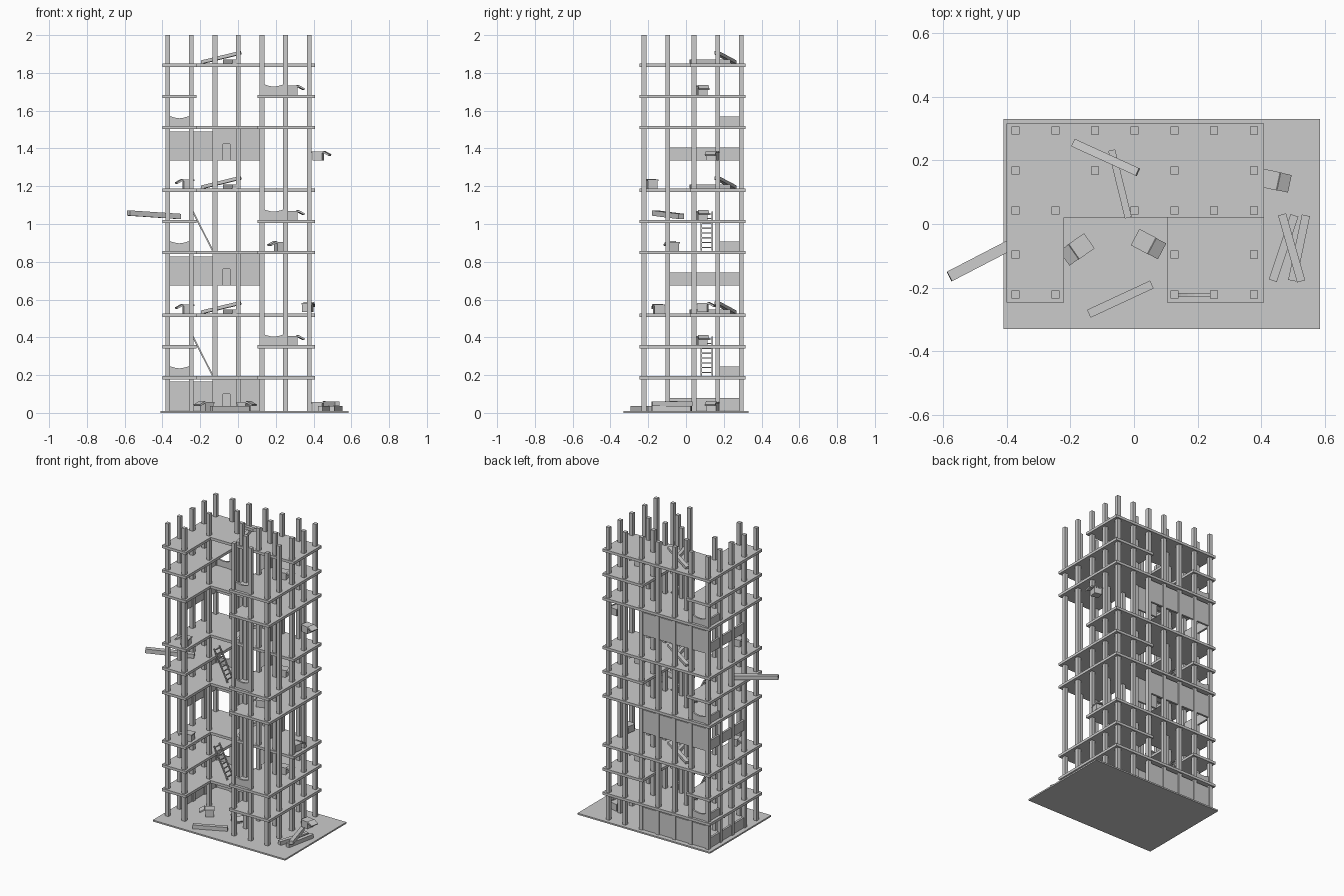
import bpy, bmesh, math
from mathutils import Vector, Matrix

if "Cube" in bpy.data.objects:
    bpy.data.objects.remove(bpy.data.objects["Cube"])

STEP = 0.662      # height of one repeating three-floor module
TH = 0.018        # slab thickness


def finish(bm, name):
    bmesh.ops.recalc_face_normals(bm, faces=bm.faces)
    me = bpy.data.meshes.new(name)
    bm.to_mesh(me)
    bm.free()
    ob = bpy.data.objects.new(name, me)
    bpy.context.collection.objects.link(ob)
    return ob


def add_box(bm, lo, hi, m=Matrix()):
    lo, hi = Vector(lo), Vector(hi)
    mat = m @ Matrix.Translation((lo + hi) / 2) @ Matrix.Diagonal((*(hi - lo), 1))
    bmesh.ops.create_cube(bm, size=1, matrix=mat)


def box(name, lo, hi):
    bm = bmesh.new()
    add_box(bm, lo, hi)
    return finish(bm, name)


def extrude(name, pts, vec):
    bm = bmesh.new()
    f = bm.faces.new([bm.verts.new(p) for p in pts])
    r = bmesh.ops.extrude_face_region(bm, geom=[f])
    bmesh.ops.translate(bm, vec=vec, verts=[v for v in r["geom"] if isinstance(v, bmesh.types.BMVert)])
    return finish(bm, name)


def slab(name, outline, z):
    return extrude(name, [(x, y, z - TH / 2) for x, y in outline], (0, 0, TH))


def add_beam(bm, a, b, w, h):
    a, b = Vector(a), Vector(b)
    d = b - a
    side = Vector((0, 0, 1)).cross(d).normalized()
    up = d.normalized().cross(side)
    rot = Matrix((d.normalized(), side, up)).transposed().to_4x4()
    L = d.length / 2
    add_box(bm, (-L, -w / 2, -h / 2), (L, w / 2, h / 2), Matrix.Translation((a + b) / 2) @ rot)


def beam(name, a, b, w, h):
    bm = bmesh.new()
    add_beam(bm, a, b, w, h)
    return finish(bm, name)


def crate(x, y, z, ang):
    # box with an overhanging lid and a loose side board
    bm = bmesh.new()
    m = Matrix.Translation((x, y, z)) @ Matrix.Rotation(math.radians(ang), 4, 'Z')
    add_box(bm, (-0.026, -0.026, 0), (0.026, 0.026, 0.04), m)
    add_box(bm, (-0.03, -0.029, 0.04), (0.034, 0.029, 0.048), m)
    add_box(bm, (-0.02, -0.028, 0), (0.02, 0.028, 0.009),
            m @ Matrix.Translation((0.044, 0, 0.035)) @ Matrix.Rotation(0.5, 4, 'Y'))
    finish(bm, "crate")


def broken_wall(x0, x1, y, z, h):
    # low wall with a sagging broken top edge
    n = 6
    pts = [(x0, y, z), (x1, y, z)]
    for i in range(n + 1):
        t = 1 - i / n
        pts.append((x0 + (x1 - x0) * t, y, z + h * (0.72 + 0.28 * abs(2 * t - 1) ** 1.6)))
    extrude("broken_wall", pts, (0, 0.012, 0))


# ground plate
box("ground_plate", (-0.41, -0.33, 0), (0.585, 0.33, 0.01))

# columns
X = [-0.372, -0.247, -0.122, 0.002, 0.127, 0.252, 0.377]
spots = [(x, 0.293) for x in X]
spots += [(X[i], 0.168) for i in (0, 2, 4, 6)]
spots += [(X[i], 0.042) for i in (0, 1, 3, 4, 5, 6)]
spots += [(X[i], -0.096) for i in (0, 4, 6)]
spots += [(X[i], -0.222) for i in (0, 1, 4, 5, 6)]
bm = bmesh.new()
for x, y in spots:
    add_box(bm, (x - 0.0125, y - 0.0125, 0.005), (x + 0.0125, y + 0.0125, 2.0))
finish(bm, "columns")

# floor outlines
L, R, F, B, N0, N1, NY = -0.4, 0.408, -0.247, 0.316, -0.22, 0.104, 0.02
u_shape = [(L, F), (N0, F), (N0, NY), (N1, NY), (N1, F), (R, F), (R, B), (L, B)]
l_shape = [(L, F), (N0, F), (N0, NY), (R, NY), (R, B), (L, B)]
left_part = [(L, F), (N0, F), (N0, B), (L, B)]
right_part = [(N1, F), (R, F), (R, B), (N1, B)]

for k in range(3):
    o = k * STEP
    za, zb, zc = 0.187 + o, 0.351 + o, 0.516 + o
    slab("floor_lower", u_shape, za)
    slab("floor_middle_left", left_part, zb)
    slab("floor_middle_right", right_part, zb)
    slab("floor_upper", l_shape, zc)

    # back wall, side sill wall and inner wall with a door
    w0 = 0.012 + o
    box("back_wall", (-0.372, 0.286, w0), (0.127, 0.3, 0.165 + o))
    box("side_sill_wall", (-0.379, -0.096, w0), (-0.365, 0.286, 0.08 + o))
    door = [(-0.122, w0), (-0.08, w0), (-0.08, w0 + 0.088), (-0.042, w0 + 0.088),
            (-0.042, w0), (0.127, w0), (0.127, 0.178 + o), (-0.122, 0.178 + o)]
    extrude("inner_wall", [(x, 0.162, z) for x, z in door], (0, 0.012, 0))

    # ruined wall pieces
    broken_wall(-0.37, -0.25, 0.287, za + TH / 2, 0.055)
    box("broken_side_wall", (-0.378, 0.168, za + TH / 2), (-0.366, 0.287, za + 0.058))
    broken_wall(0.127, 0.252, -0.228, zb + TH / 2, 0.06)
    crate(0.285, 0.085, zb + TH / 2, 10)

    # fallen boards on the upper floor
    t = zc + TH / 2
    beam("leaning_board", (-0.19, 0.255, t + 0.008), (0.012, 0.163, t + 0.057), 0.026, 0.018)
    beam("flat_board", (-0.07, 0.232, t + 0.012), (-0.018, 0.02, t + 0.012), 0.022, 0.022)

    # ladder through the open bay
    if k < 2:
        bm = bmesh.new()
        a, b = Vector((-0.135, 0, za + 0.012)), Vector((-0.238, 0, za + 0.215))
        for y in (0.081, 0.139):
            add_beam(bm, a + Vector((0, y, 0)), b + Vector((0, y, 0)), 0.008, 0.008)
        for i in range(8):
            p = a.lerp(b, (i + 0.6) / 8)
            add_box(bm, p + Vector((-0.003, 0.081, -0.003)), p + Vector((0.003, 0.139, 0.003)))
        finish(bm, "ladder")

# scattered crates
for c in [(-0.165, -0.07, 0.01, 215), (0.03, -0.055, 0.01, -28), (0.425, 0.14, 0.01, -12),
          (-0.265, -0.145, 0.525, 190), (-0.265, -0.18, 1.187, 190), (0.37, 0.09, 0.535, 80),
          (0.225, -0.07, 0.858, 200), (0.425, 0.14, 1.335, -12)]:
    crate(*c)

# loose beams
beam("overhanging_beam", (-0.58, -0.165, 1.058), (-0.31, -0.025, 1.04), 0.034, 0.028)
beam("ground_beam", (-0.142, -0.282, 0.023), (0.056, -0.19, 0.023), 0.027, 0.026)
beam("pile_beam_1", (0.436, -0.178, 0.023), (0.504, 0.027, 0.023), 0.026, 0.026)
beam("pile_beam_2", (0.497, -0.178, 0.023), (0.54, 0.027, 0.023), 0.026, 0.026)
beam("pile_beam_3", (0.465, 0.03, 0.048), (0.525, -0.18, 0.048), 0.026, 0.024)
